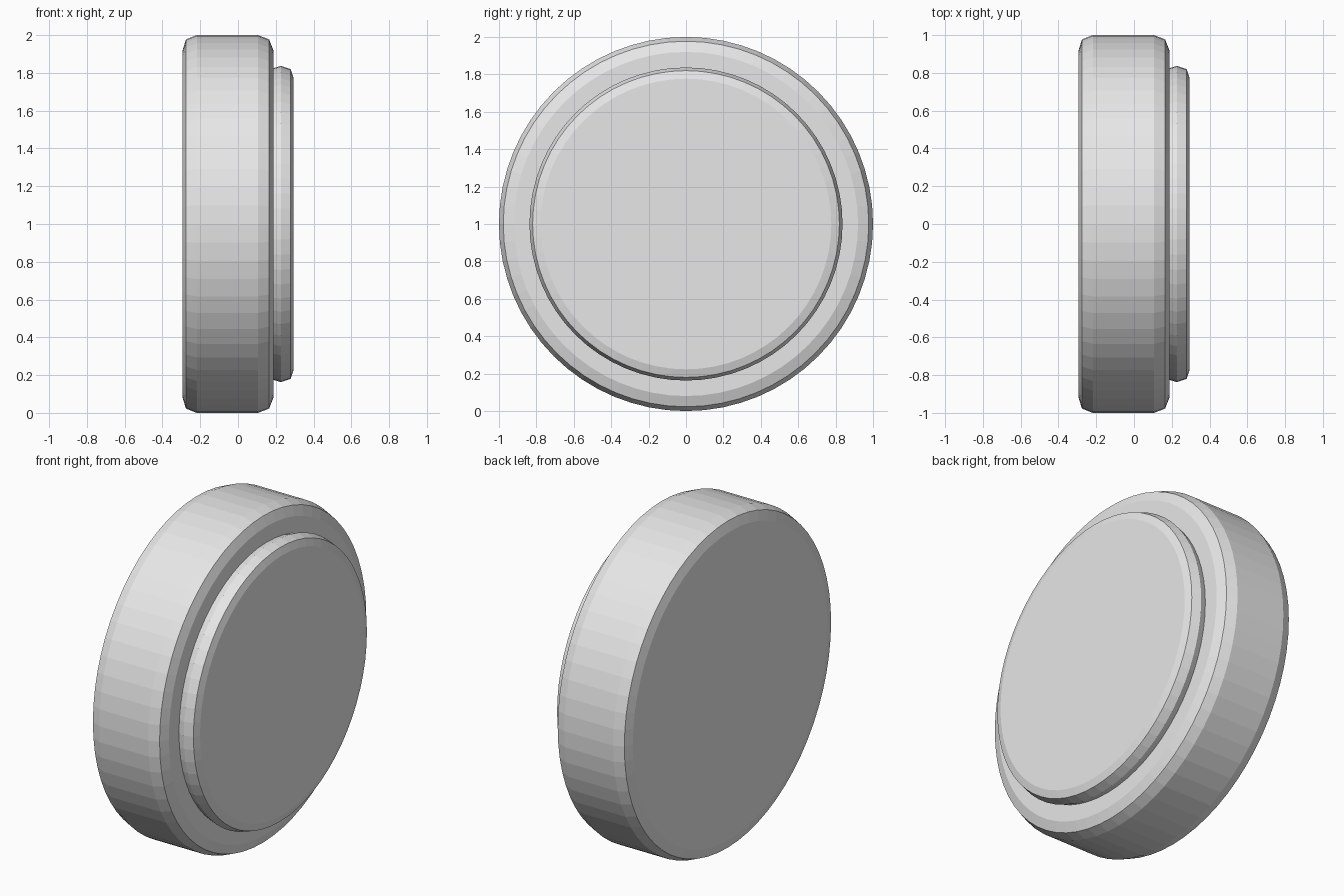
import bpy, bmesh, math

if "Cube" in bpy.data.objects:
    bpy.data.objects.remove(bpy.data.objects["Cube"])

SEGMENTS = 64
CENTRE_Z = 1.0

grey = bpy.data.materials.new("light grey")
grey.diffuse_color = (0.8, 0.8, 0.8, 1.0)
grey.use_nodes = True
grey.node_tree.nodes["Principled BSDF"].inputs["Base Color"].default_value = grey.diffuse_color


def lathe(name, profile):
    """Spin an (x, radius) profile around the x axis and cap both ends."""
    bm = bmesh.new()
    rings = []
    for x, r in profile:
        ring = []
        for i in range(SEGMENTS):
            a = 2 * math.pi * i / SEGMENTS
            ring.append(bm.verts.new((x, r * math.cos(a), r * math.sin(a))))
        rings.append(ring)
    for a, b in zip(rings, rings[1:]):
        for i in range(SEGMENTS):
            j = (i + 1) % SEGMENTS
            bm.faces.new((a[i], a[j], b[j], b[i]))
    bm.faces.new(rings[0])
    bm.faces.new(rings[-1])
    bmesh.ops.recalc_face_normals(bm, faces=bm.faces[:])
    mesh = bpy.data.meshes.new(name)
    bm.to_mesh(mesh)
    bm.free()
    mesh.materials.append(grey)
    obj = bpy.data.objects.new(name, mesh)
    obj.location.z = CENTRE_Z
    bpy.context.collection.objects.link(obj)
    return obj


# Wide outer body with two-step rounded rims
lathe("wheel_body", [(-0.293, 0.92), (-0.276, 0.977), (-0.218, 1.0),
                     (0.106, 1.0), (0.165, 0.977), (0.187, 0.92)])

# Raised disc on the +x side, its back end sunk into the body
lathe("raised_disc", [(0.15, 0.815), (0.187, 0.825), (0.227, 0.837),
                      (0.279, 0.82), (0.293, 0.777)])
